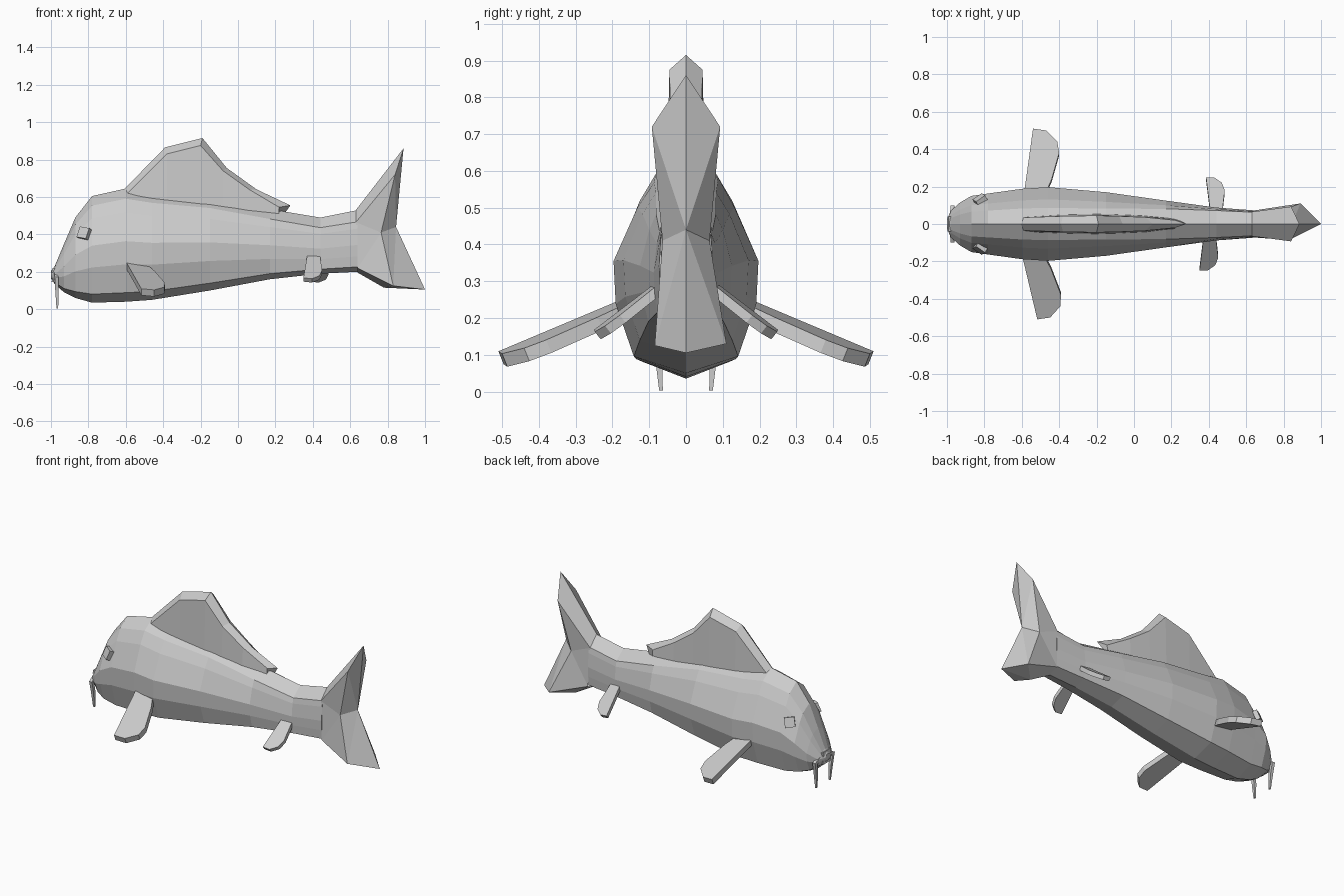
import bpy, bmesh
from mathutils import Vector

if "Cube" in bpy.data.objects:
    bpy.data.objects.remove(bpy.data.objects["Cube"])


def make(name, verts, faces):
    mesh = bpy.data.meshes.new(name)
    mesh.from_pydata(verts, [], faces)
    bm = bmesh.new()
    bm.from_mesh(mesh)
    bmesh.ops.remove_doubles(bm, verts=bm.verts, dist=0.0005)
    bmesh.ops.recalc_face_normals(bm, faces=bm.faces)
    bm.to_mesh(mesh)
    bm.free()
    ob = bpy.data.objects.new(name, mesh)
    bpy.context.collection.objects.link(ob)
    return ob


def loft(name, rings):
    n = len(rings[0])
    verts = [p for r in rings for p in r]
    faces = [(i * n + j, i * n + (j + 1) % n, (i + 1) * n + (j + 1) % n, (i + 1) * n + j)
             for i in range(len(rings) - 1) for j in range(n)]
    faces += [tuple(range(n)), tuple(range(len(verts) - n, len(verts)))]
    return make(name, verts, faces)


# Body: x, top z, bottom z, half width, squareness of the back
stations = [(-1, .205, .165, .025, 0), (-.98, .23, .135, .07, 0), (-.93, .35, .09, .115, 0),
            (-.87, .49, .06, .15, 0), (-.78, .605, .035, .163, 0), (-.6, .645, .04, .188, 0),
            (-.46, .62, .05, .197, 0), (-.15, .59, .1, .17, .1), (.17, .535, .16, .125, .5),
            (.44, .49, .19, .088, .9), (.64, .53, .2, .073, 1)]


def body_ring(x, zt, zb, w, s):
    half = [(.44 + .42 * s, .91 - .1 * s), (.67 + .26 * s, .79 - .09 * s),
            (1, .535 - .1 * s), (.97, .33 - .08 * s), (.72 + .2 * s, .08)]
    prof = [(0, 1)] + half + [(0, 0)] + [(-a, b) for a, b in reversed(half)]
    return [(x, a * w, zb + b * (zt - zb)) for a, b in prof]


loft("body", [body_ring(*s) for s in stations])

# Dorsal fin: ridge x, ridge z, side x, side z, half thickness
fin = [(-.61, .64, -.59, .62, .035), (-.39, .865, -.38, .83, .042), (-.19, .915, -.2, .875, .045),
       (-.06, .755, -.08, .74, .042), (.1, .64, .06, .64, .036), (.28, .555, .22, .545, .02)]
loft("dorsal_fin", [[(sx, -t - .01, .47), (sx, -t, sz), (rx, 0, rz), (sx, t, sz), (sx, t + .01, .47)]
                    for rx, rz, sx, sz, t in fin])

# Tail fin with a hollow trailing edge
verts, faces = [], []
for side, low in ((1, (.89, .11, .13)), (-1, (.83, .085, .125))):
    pts = [(.63, 0, .53), (.63, .065, .465), (.64, .072, .22), (.64, 0, .195), (.765, .064, .41),
           (.84, .093, .72), (.885, 0, .86), (.845, 0, .44), low, (1, 0, .105), (.78, 0, .115)]
    k = len(verts)
    verts += [(x, y * side, z) for x, y, z in pts]
    for f in ((0, 1, 5, 6), (1, 4, 5), (1, 2, 4), (2, 8, 4), (2, 3, 10, 8), (10, 9, 8),
              (6, 5, 7), (5, 4, 7), (4, 8, 7), (8, 9, 7)):
        faces.append([i + k for i in f])
make("tail_fin", verts, faces)


# Paired fins: flat outlines, sloped down and outward
def flat_fin(name, outline, side, y0, z0, slope, thick, dx, shear):
    down = Vector((0, -slope, -1)).normalized() * thick
    rings = [[], []]
    for x, y in outline:
        p = Vector((x + dx + shear * (y - y0), y, z0 - slope * (y - y0) - .15 * (x - outline[0][0] - .06)))
        for ring, q in zip(rings, (p, p + down)):
            ring.append((q.x, q.y * side, q.z))
    loft(name, rings)


pectoral = [(-.59, .15), (-.58, .22), (-.54, .51), (-.47, .5), (-.41, .44), (-.4, .38), (-.44, .24), (-.48, .15)]
pelvic = [(.41, .05), (.385, .25), (.43, .248), (.47, .22), (.485, .18), (.47, .05)]
for label, side in (("left", -1), ("right", 1)):
    m = side < 0
    flat_fin(label + "_pectoral_fin", pectoral, side, .18, .24, .4, .038, -.01 if m else 0, .1 if m else 0)
    flat_fin(label + "_pelvic_fin", pelvic, side, .09, .28, .78, .026, -.035 if m else 0, 0)

    # Eyes
    bpy.ops.mesh.primitive_cube_add(size=.06, location=(-.815, side * .118, .4),
                                    rotation=(side * .35, .15, side * .6))
    bpy.context.object.name = label + "_eye"

    # Barbels
    path = [(-.978, .03, .2), (-.97, .088, .165), (-.968, .075, .1), (-.966, .068, .003)]
    radii = [.009, .011, .01, .005]
    rings = []
    for i, ((x, y, z), r) in enumerate(zip(path, radii)):
        dy, dz = ((0, r), (r, r * .6), (r, 0), (r, 0))[i]
        rings.append([(x + sx * r * .9, side * (y + s * dy), z + s * dz)
                      for sx, s in ((-1, -1), (1, -1), (1, 1), (-1, 1))])
    loft(label + "_barbel", rings)

# Lips
for name, z in (("upper_lip", .205), ("lower_lip", .155)):
    bpy.ops.mesh.primitive_cube_add(size=1, location=(-.977, 0, z), rotation=(0, .2, 0))
    bpy.context.object.name = name
    bpy.context.object.scale = (.035, .08, .025)
